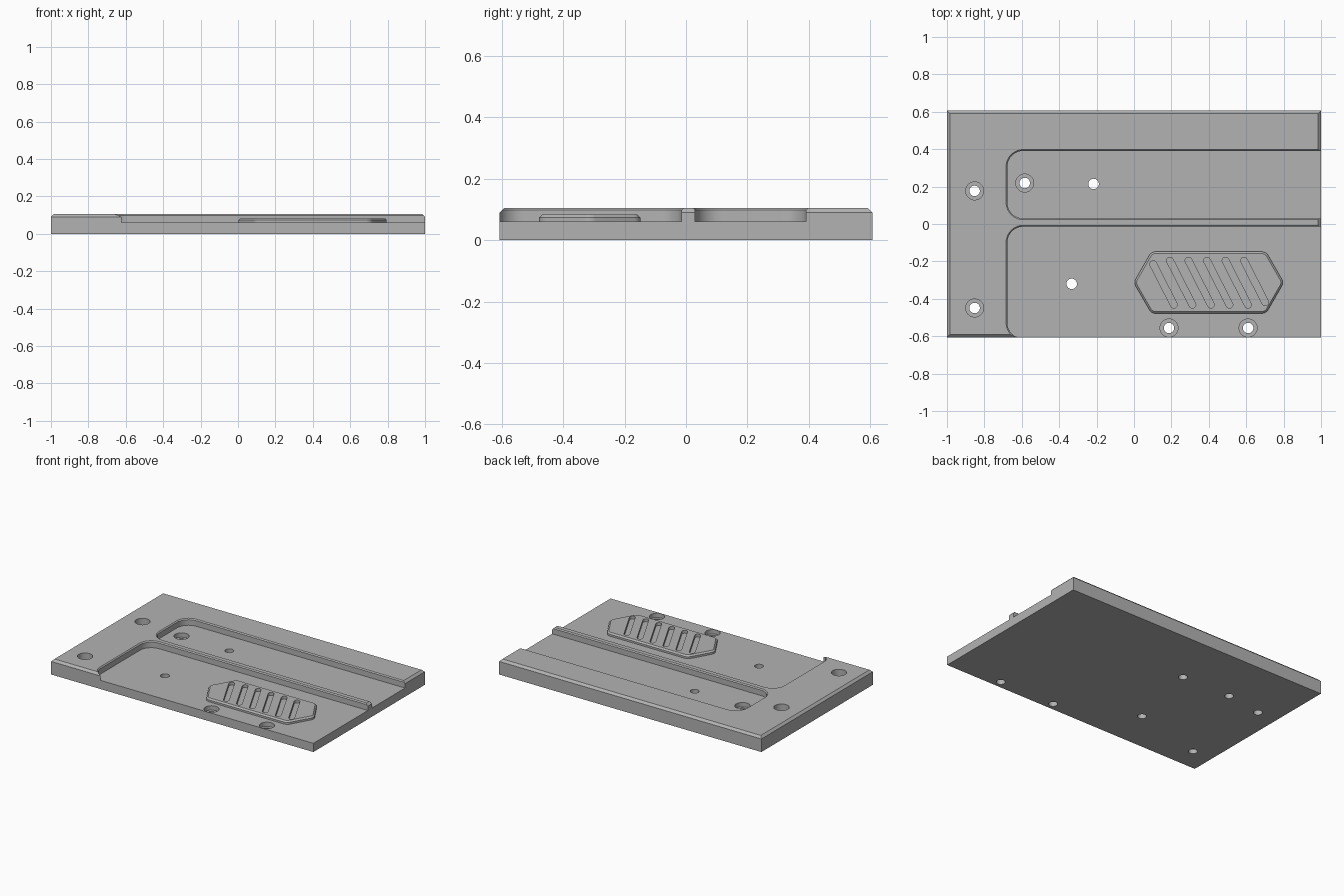
import bpy, bmesh, math

if "Cube" in bpy.data.objects:
    bpy.data.objects.remove(bpy.data.objects["Cube"])

grey = bpy.data.materials.new("plain grey")
grey.diffuse_color = (0.45, 0.45, 0.45, 1)
grey.use_nodes = True
grey.node_tree.nodes["Principled BSDF"].inputs["Base Color"].default_value = grey.diffuse_color


def rounded(centres, r, seg=10):
    """Outline rolled at radius r around counter-clockwise convex centres."""
    n, pts = len(centres), []
    for i, (x, y) in enumerate(centres):
        if n == 1:
            start, turn, steps = 0, 2 * math.pi, 40
        else:
            px, py = centres[i - 1]
            qx, qy = centres[(i + 1) % n]
            start = math.atan2(y - py, x - px) - math.pi / 2
            end = math.atan2(qy - y, qx - x) - math.pi / 2
            turn, steps = (end - start) % (2 * math.pi), seg
        for k in range(steps if n == 1 else steps + 1):
            a = start + turn * k / steps
            pts.append((x + r * math.cos(a), y + r * math.sin(a)))
    return pts


def rect(x0, x1, y0, y1):
    return [(x0, y0), (x1, y0), (x1, y1), (x0, y1)]


def loft(name, levels):
    """Closed solid through (z, outline) levels."""
    bm = bmesh.new()
    rings = [[bm.verts.new((x, y, z)) for x, y in pts] for z, pts in levels]
    for low, high in zip(rings, rings[1:]):
        n = len(low)
        for i in range(n):
            j = (i + 1) % n
            bm.faces.new((low[i], low[j], high[j], high[i]))
    bm.faces.new(rings[0][::-1])
    bm.faces.new(rings[-1])
    bmesh.ops.recalc_face_normals(bm, faces=bm.faces)
    mesh = bpy.data.meshes.new(name)
    bm.to_mesh(mesh)
    bm.free()
    mesh.materials.append(grey)
    ob = bpy.data.objects.new(name, mesh)
    bpy.context.collection.objects.link(ob)
    return ob


def cut(target, cutter):
    mod = target.modifiers.new("cut", 'BOOLEAN')
    mod.operation, mod.solver, mod.object = 'DIFFERENCE', 'EXACT', cutter
    bpy.context.view_layer.objects.active = target
    bpy.ops.object.modifier_apply(modifier=mod.name)
    bpy.data.objects.remove(cutter)


# Base plate with chamfered top edge
W, D, H, C = 1.0, 0.607, 0.105, 0.015
outer = rect(-W, W, -D, D)
plate = loft("base_plate", [(0, outer), (H - C, outer),
                            (H, rect(-W + C, W - C, -D + C, D - C))])

# Two round-cornered pockets open to the right, with a small top chamfer
R = 0.085
for y0, y1 in ((-0.528, -0.099), (0.115, 0.306)):
    c = rect(-0.592, 1.3, y0, y1)
    cut(plate, loft("pocket", [(0.06, rounded(c, R)), (0.098, rounded(c, R)),
                               (0.118, rounded(c, R + 0.02))]))

# Counterbored screw holes
for p in ((-0.852, 0.177), (-0.852, -0.449), (-0.584, 0.219),
          (0.187, -0.556), (0.61, -0.556)):
    small, big = rounded([p], 0.028), rounded([p], 0.048)
    cut(plate, loft("bore", [(-0.1, small), (0.03, small), (0.03, big), (0.2, big)]))

# Plain through holes
for p in ((-0.216, 0.214), (-0.333, -0.32)):
    ring = rounded([p], 0.028)
    cut(plate, loft("hole", [(-0.1, ring), (0.2, ring)]))

# Raised hexagonal pad with chamfered rim
cy, h = -0.313, 0.125
hexagon = [(0.044, cy), (0.116, cy - h), (0.683, cy - h),
           (0.755, cy), (0.683, cy + h), (0.116, cy + h)]
pad = loft("grip_pad", [(0.055, rounded(hexagon, 0.04)), (0.073, rounded(hexagon, 0.04)),
                        (0.083, rounded(hexagon, 0.03))])

# Six slanted grip slots, the outer two shortened
for i in range(6):
    top = -0.214 if i == 0 else -0.196
    low = -0.418 if i == 5 else -0.432
    ends = [(0.091 + 0.099 * i + (-0.192 - y) * 0.51, y) for y in (top, low)]
    ring = rounded(ends, 0.018)
    cut(pad, loft("slot", [(0.063, ring), (0.2, ring)]))

for ob in (plate, pad):
    bpy.ops.object.select_all(action='DESELECT')
    ob.select_set(True)
    bpy.context.view_layer.objects.active = ob
    bpy.ops.object.shade_smooth_by_angle(angle=math.radians(30))
